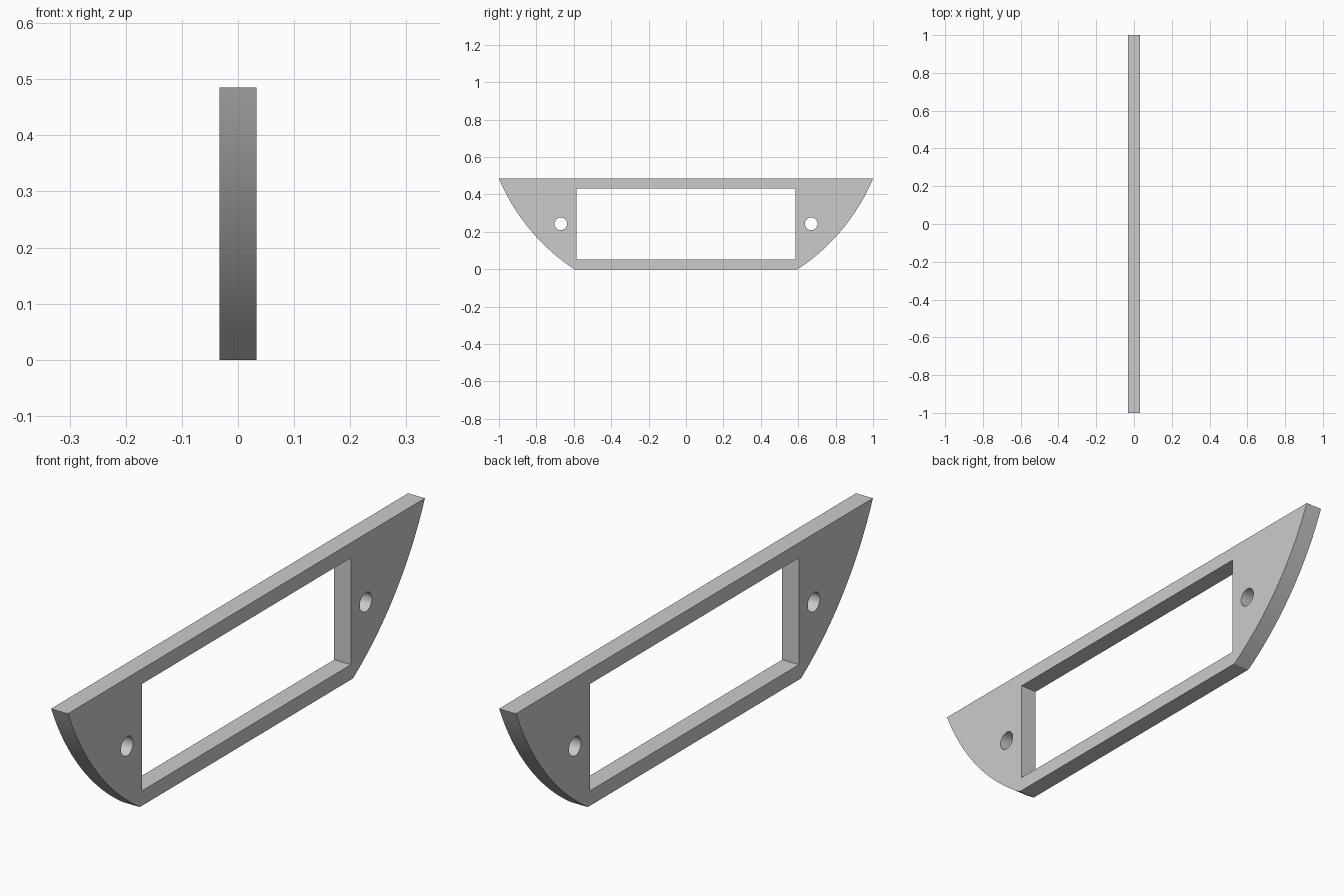
import bpy, bmesh, math

if "Cube" in bpy.data.objects:
    bpy.data.objects.remove(bpy.data.objects["Cube"])

HALF_T = 0.033            # half thickness along x
H, TOP_Y, LOW_Y = 0.485, 1.0, 0.597
ARC_Z, ARC_R = 0.906, 1.085   # both curved ends share one circle centre on y = 0
ARC_N = 32

# right curved end, from the bottom corner to the top tip
a0 = math.atan2(0 - ARC_Z, LOW_Y)
a1 = math.atan2(H - ARC_Z, TOP_Y)
arc = []
for i in range(ARC_N + 1):
    a = a0 + (a1 - a0) * i / ARC_N
    arc.append((ARC_R * math.cos(a), ARC_Z + ARC_R * math.sin(a)))
arc[0], arc[-1] = (LOW_Y, 0), (TOP_Y, H)
outline = arc + [(-y, z) for y, z in reversed(arc)]

# rectangular window and two screw holes
window = [(-0.586, 0.053), (0.586, 0.053), (0.586, 0.432), (-0.586, 0.432)]


def circle(cy, cz, r, n=32):
    return [(cy + r * math.cos(2 * math.pi * i / n),
             cz + r * math.sin(2 * math.pi * i / n)) for i in range(n)]


loops = [outline, window] + [circle(s * 0.669, 0.243, 0.034) for s in (-1, 1)]

# fill the profile and extrude it along x
bm = bmesh.new()
edges = []
for loop in loops:
    vs = [bm.verts.new((-HALF_T, y, z)) for y, z in loop]
    edges += [bm.edges.new((vs[i], vs[(i + 1) % len(vs)])) for i in range(len(vs))]
bmesh.ops.triangle_fill(bm, edges=edges, use_beauty=True, use_dissolve=False, normal=(1, 0, 0))
ext = bmesh.ops.extrude_face_region(bm, geom=bm.faces[:], use_keep_orig=True)
new_verts = [g for g in ext["geom"] if isinstance(g, bmesh.types.BMVert)]
bmesh.ops.translate(bm, verts=new_verts, vec=(2 * HALF_T, 0, 0))
bmesh.ops.recalc_face_normals(bm, faces=bm.faces[:])

mesh = bpy.data.meshes.new("bezel_plate")
bm.to_mesh(mesh)
bm.free()
plate = bpy.data.objects.new("bezel_plate", mesh)
bpy.context.collection.objects.link(plate)

# plain grey finish
grey = bpy.data.materials.new("light_grey")
grey.diffuse_color = (0.6, 0.6, 0.6, 1)
grey.use_nodes = True
grey.node_tree.nodes["Principled BSDF"].inputs["Base Color"].default_value = grey.diffuse_color
mesh.materials.append(grey)

# smooth curved ends and holes, sharp edges elsewhere
bpy.context.view_layer.objects.active = plate
plate.select_set(True)
bpy.ops.object.shade_smooth_by_angle(angle=math.radians(30))
